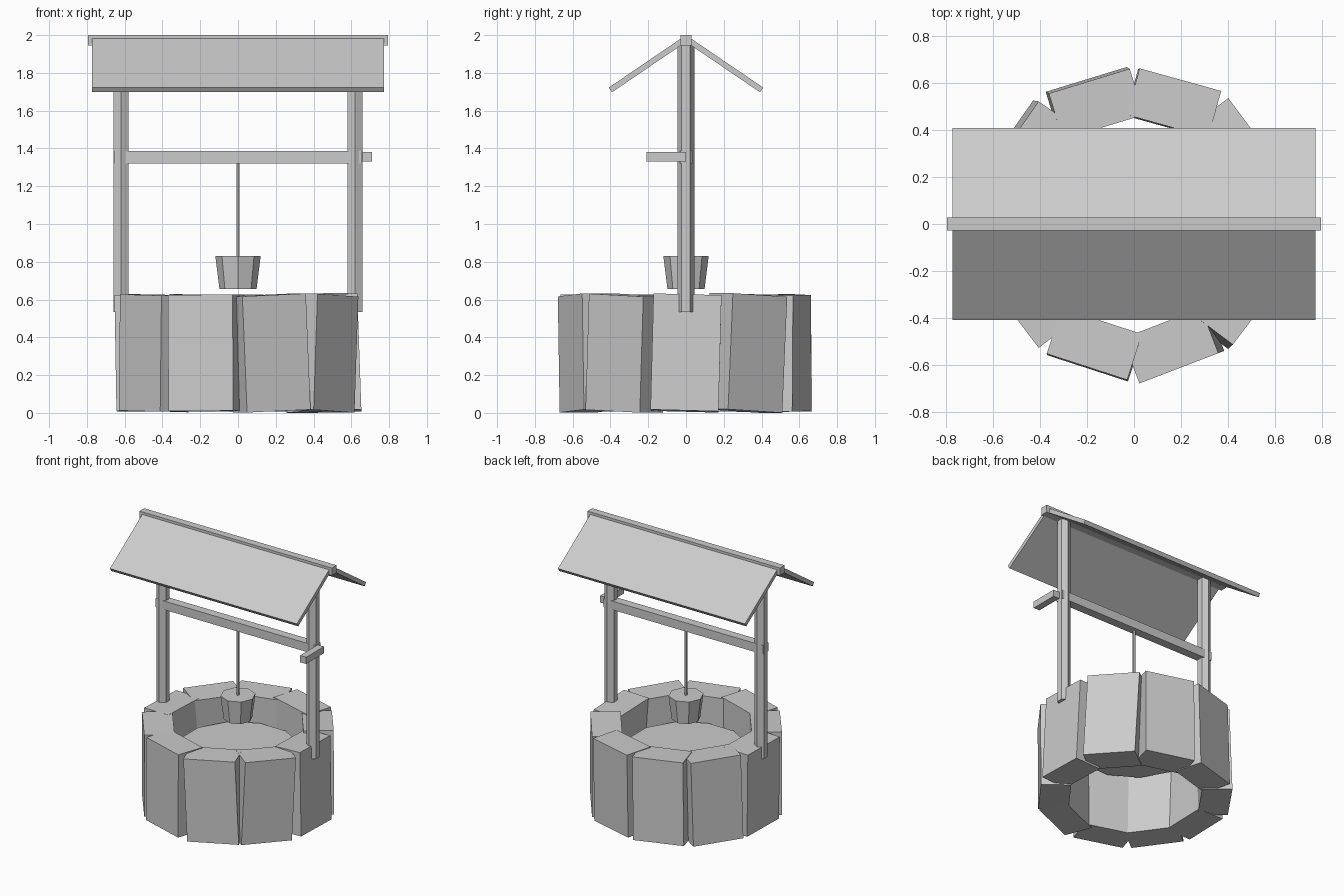
import bpy
from math import radians, cos, sin, pi

if "Cube" in bpy.data.objects:
    bpy.data.objects.remove(bpy.data.objects["Cube"])


def box(name, loc, size, rot=(0, 0, 0)):
    bpy.ops.mesh.primitive_cube_add(size=1, location=loc, rotation=rot)
    ob = bpy.context.object
    ob.name = name
    ob.scale = size
    return ob


def prism(name, x, y, z0, z1, r0, r1, sides, turn=0):
    bpy.ops.mesh.primitive_cone_add(vertices=sides, radius1=r0, radius2=r1, depth=z1 - z0,
                                    location=(x, y, (z0 + z1) / 2), rotation=(0, 0, turn))
    bpy.context.object.name = name


# Ring of ten roughly laid stones: small tilts (sideways, outward, twist) in degrees
tilts = [(-1.5, -2, 0), (-3, 0, 1), (0.5, 0.5, 2.5), (1, -1, -1), (1, -2, 1),
         (0.5, 1, -2), (-1, 0, 1.5), (0.5, -0.5, 0), (2.5, 0, 3), (-2.5, 0.5, -1)]
for i, (side, lean, twist) in enumerate(tilts):
    a = i * pi / 5
    box(f"ring_stone_{i + 1}", (0.54 * cos(a), 0.54 * sin(a), 0.317), (0.205, 0.36, 0.615),
        (radians(side), radians(lean), a + radians(twist)))

# Water surface inside the ring
prism("water", 0, 0, 0.415, 0.435, 0.42, 0.42, 12, pi / 12)

# Hexagonal posts and roof slopes, mirrored
for s, tag in ((-1, "a"), (1, "b")):
    prism(f"post_{tag}", s * 0.62, 0, 0.535, 1.95, 0.045, 0.045, 6)
    t = radians(34.2)
    box(f"roof_panel_{tag}", (0, s * (0.40 - 0.24 * cos(t)), 1.71 + 0.24 * sin(t)),
        (1.545, 0.48, 0.03), (-s * t, 0, 0))

# Roof ridge
box("roof_ridge", (0, 0, 1.972), (1.59, 0.056, 0.056))

# Winding beam and crank handle
box("winding_beam", (0, 0, 1.353), (1.315, 0.065, 0.065))
box("crank_handle", (0.685, -0.105, 1.355), (0.05, 0.21, 0.05))

# Rope and bucket
prism("rope", 0, 0, 0.80, 1.34, 0.01, 0.01, 6)
prism("bucket", 0, 0, 0.655, 0.83, 0.098, 0.12, 8)
